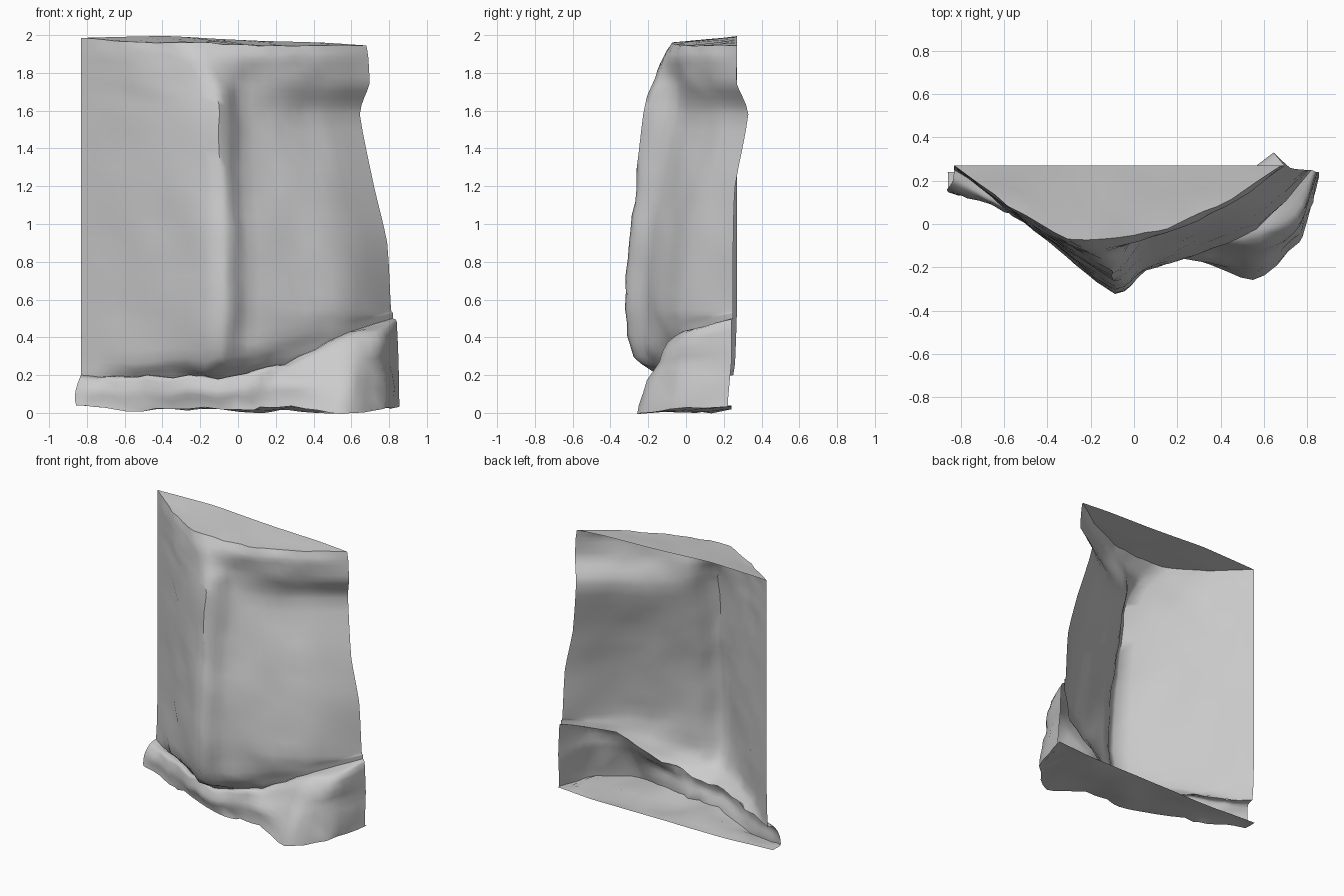
import bpy, bmesh, math
from mathutils import Vector, noise

if "Cube" in bpy.data.objects:
    bpy.data.objects.remove(bpy.data.objects["Cube"])


def row(z, *xy):
    """One guide row: z is a single height or a height per point."""
    zs = z if isinstance(z, (list, tuple)) else [z] * len(xy)
    return [Vector((x, y, h)) for (x, y), h in zip(xy, zs)]


def refine(pts, n):
    """Half-tension spline through pts, n steps per span."""
    out = []
    for i in range(len(pts) - 1):
        a, b = pts[i], pts[i + 1]
        p, q = pts[max(i - 1, 0)], pts[min(i + 2, len(pts) - 1)]
        for k in range(n):
            t = k / n
            curve = 0.5 * (2 * a + (b - p) * t + (2 * p - 5 * a + 4 * b - q) * t * t
                           + (3 * a - p - 3 * b + q) * t ** 3)
            out.append(curve.lerp(a.lerp(b, t), 0.5))
    return out + [pts[-1].copy()]


def roughen(p):
    """Chipped-stone offset: strongest at the base, none at the back edge."""
    fade = min(1, max(0, (0.25 - p.y) / 0.15))
    low = min(1, max(0, (0.5 - p.z) / 0.2))
    amount = 0.011 + 0.013 * low
    d = noise.noise_vector(p * 4.5) * amount + noise.noise_vector(p * 11.0) * amount * 0.8
    return p + d * fade


def loft(name, rows, nu=4, nv=4):
    """Stone sheet through guide rows."""
    fine = [refine(r, nu) for r in rows]
    cols = [refine(list(c), nv) for c in zip(*fine)]
    bm = bmesh.new()
    grid = [[bm.verts.new(roughen(p)) for p in c] for c in cols]
    for c, d in zip(grid, grid[1:]):
        for j in range(len(c) - 1):
            bm.faces.new((c[j], c[j + 1], d[j + 1], d[j]))
    bmesh.ops.remove_doubles(bm, verts=bm.verts, dist=0.0005)
    me = bpy.data.meshes.new(name)
    bm.to_mesh(me)
    bm.free()
    ob = bpy.data.objects.new(name, me)
    bpy.context.collection.objects.link(ob)
    bpy.context.view_layer.objects.active = ob
    ob.select_set(True)
    bpy.ops.object.shade_smooth_by_angle(angle=math.radians(60))
    ob.select_set(False)
    return ob


# Cliff wall: left edge, left face, nose, groove, right face x2, right edge
seam = row([.2, .19, .2, .22, .25, .42, .5],
           (-.83, .25), (-.43, .03), (-.1, -.11), (.06, -.1), (.25, -.08), (.56, -.01), (.82, .25))
top = row([1.985, 1.97, 1.955, 1.95, 1.945, 1.945, 1.945],
          (-.83, .27), (-.58, .085), (-.3, -.07), (0, -.055), (.2, -.0), (.45, .12), (.68, .27))
wall = [
    top,
    row([1.9, 1.9, 1.88, 1.88, 1.88, 1.88, 1.88],
        (-.83, .27), (-.53, .035), (-.22, -.12), (.03, -.075), (.24, -.01), (.48, .11), (.69, .27)),
    row(1.74, (-.83, .27), (-.47, -.01), (-.12, -.18), (.02, -.05), (.25, .01), (.47, .13), (.695, .27)),
    row(1.58, (-.83, .27), (-.47, -.01), (-.1, -.23), (.02, -.06), (.22, .04), (.43, .17), (.645, .33)),
    row(1.2, (-.83, .27), (-.46, -.02), (-.09, -.27), (.03, -.15), (.27, -.04), (.5, .08), (.72, .26)),
    row(.9, (-.83, .27), (-.46, -.02), (-.09, -.295), (.05, -.2), (.29, -.09), (.55, .03), (.79, .25)),
    row(.55, (-.83, .27), (-.46, -.02), (-.09, -.33), (.06, -.22), (.29, -.14), (.57, -.03), (.81, .25)),
    row([.27, .27, .29, .31, .36, .46, .53],
        (-.83, .26), (-.46, -.02), (-.1, -.27), (.06, -.2), (.28, -.12), (.56, -.02), (.82, .25)),
    seam,
]
loft("cliff_wall", wall)

# Cap on top, running to the straight back edge
cap_back = row([1.985, 1.99, 1.995, 1.98, 1.97, 1.96, 1.945],
               *[(-.83 + 1.51 * t, .27) for t in (0, .12, .3, .48, .62, .85, 1)])
loft("top_cap", [cap_back, top])

# Rubble base with a boulder at the right, its upper row welded to the wall seam
height = [.2, .19, .2, .22, .24, .42, .5]
base_z = [.04, .015, .022, .015, .03, .012, .035]
outlines = [
    (.96, [(-.84, .2), (-.43, -.01), (-.1, -.14), (.07, -.14), (.27, -.12), (.58, -.07), (.84, .24)]),
    (.5, [(-.86, .16), (-.43, -.02), (-.1, -.17), (.08, -.165), (.28, -.16), (.59, -.165), (.85, .24)]),
    (0, [(-.855, .15), (-.43, .0), (-.1, -.15), (.08, -.15), (.28, -.16), (.57, -.26), (.855, .22)]),
]


def bulge(xy):
    """Add a rounded corner on the boulder and a midpoint on the left ledge."""
    mid = lambda a, b, dx, dy: ((a[0] + b[0]) / 2 + dx, (a[1] + b[1]) / 2 + dy)
    return [xy[0], mid(xy[0], xy[1], -.01, .01)] + xy[1:6] + [mid(xy[5], xy[6], .05, -.06), xy[6]]


def widen(zs):
    """Heights matching the points added by bulge."""
    return [zs[0], (zs[0] + zs[1]) / 2] + zs[1:6] + [(zs[5] + zs[6]) / 2, zs[6]]


base = [row(widen([b + (h - b) * f for h, b in zip(height, base_z)]), *bulge(xy)) for f, xy in outlines]
join = [seam[0], seam[0].lerp(seam[1], .5)] + seam[1:6] + [seam[5].lerp(seam[6], .5), seam[6]]
loft("rubble_base", [[p.copy() for p in join]] + base)

# Underside closing the base
floor_back = row(widen([.04, .02, .02, .02, .02, .02, .035]),
                 *[(-.86 + 1.715 * t, .24) for t in (0, .12, .25, .44, .55, .66, .84, .93, 1)])
loft("underside", [base[-1], floor_back])
